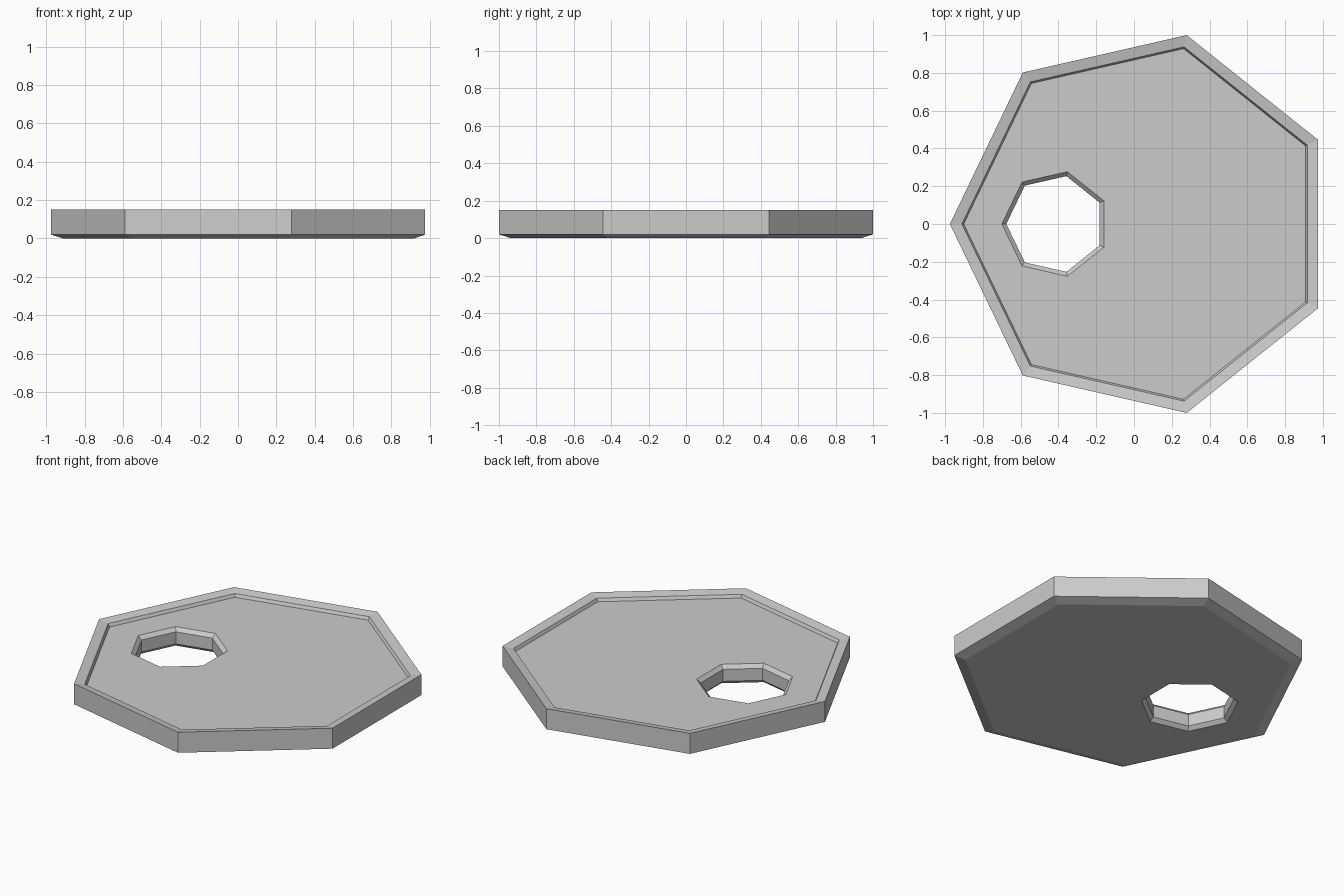
import bpy, bmesh
from math import pi, sin, cos

if "Cube" in bpy.data.objects:
    bpy.data.objects.remove(bpy.data.objects["Cube"])

SIDES = 7
CX = 0.0508        # centre of the plate
HX = -0.416        # centre of the hole

# Closed chain of heptagon rings: (centre x, radius, z)
rings = [
    (CX, 0.961, 0.0),       # underside edge
    (CX, 1.0257, 0.02),     # lower chamfer
    (CX, 1.0257, 0.15),     # outer wall top
    (CX, 0.962, 0.139),     # rim sloping inward
    (CX, 0.952, 0.12),      # step down to the floor
    (HX, 0.284, 0.12),      # hole, upper bevel
    (HX, 0.260, 0.098),
    (HX, 0.260, 0.022),     # hole, lower bevel
    (HX, 0.284, 0.0),
]

bm = bmesh.new()
loops = []
for cx, r, z in rings:
    angles = [pi + 2 * pi * k / SIDES for k in range(SIDES)]
    loops.append([bm.verts.new((cx + r * cos(a), r * sin(a), z)) for a in angles])

# Skin neighbouring rings, closing the last back to the first
for i, a in enumerate(loops):
    b = loops[(i + 1) % len(loops)]
    for k in range(SIDES):
        n = (k + 1) % SIDES
        bm.faces.new((a[k], a[n], b[n], b[k]))
bmesh.ops.recalc_face_normals(bm, faces=bm.faces)

mesh = bpy.data.meshes.new("heptagon_plate")
bm.to_mesh(mesh)
bm.free()
plate = bpy.data.objects.new("heptagon_plate", mesh)
bpy.context.collection.objects.link(plate)
